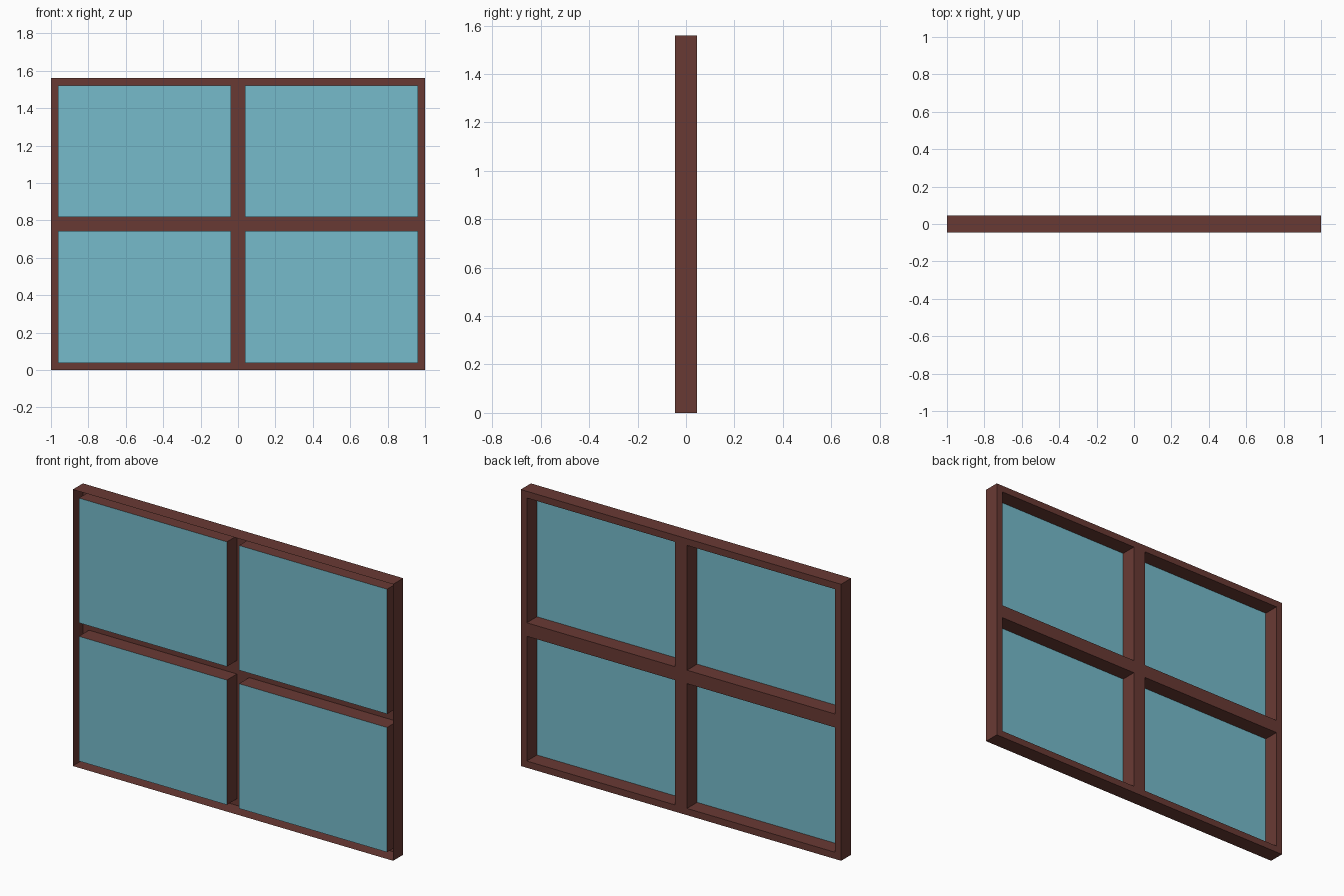
import bpy
import bmesh

if "Cube" in bpy.data.objects:
    bpy.data.objects.remove(bpy.data.objects["Cube"])

HALF_DEPTH = 0.045
# Column and row lines: border, pane, crossbar, pane, border
XS = [-1.0, -0.962, -0.038, 0.038, 0.962, 1.0]
ZS = [0.0, 0.038, 0.742, 0.818, 1.522, 1.56]
PANES = (1, 3)


def material(name, rgb):
    m = bpy.data.materials.new(name)
    m.diffuse_color = (*rgb, 1.0)
    m.use_nodes = True
    m.node_tree.nodes["Principled BSDF"].inputs["Base Color"].default_value = m.diffuse_color
    return m


def finish(bm, name, mat):
    mesh = bpy.data.meshes.new(name)
    bm.to_mesh(mesh)
    bm.free()
    mesh.materials.append(mat)
    obj = bpy.data.objects.new(name, mesh)
    bpy.context.collection.objects.link(obj)
    return obj


wood = material("brown_wood", (0.141, 0.042, 0.034))
blue = material("blue_glass", (0.181, 0.497, 0.597))

# Frame: a back sheet with four openings, its rims pulled forward
# into walls; the front of the channel stays open
bm = bmesh.new()
verts = [[bm.verts.new((x, HALF_DEPTH, z)) for z in ZS] for x in XS]
for i in range(5):
    for j in range(5):
        if not (i in PANES and j in PANES):
            bm.faces.new((verts[i][j], verts[i][j + 1],
                          verts[i + 1][j + 1], verts[i + 1][j]))
rims = [e for e in bm.edges if e.is_boundary]
walls = bmesh.ops.extrude_edge_only(bm, edges=rims)["geom"]
bmesh.ops.translate(bm, vec=(0, -2 * HALF_DEPTH, 0),
                    verts=[g for g in walls if isinstance(g, bmesh.types.BMVert)])
bmesh.ops.recalc_face_normals(bm, faces=bm.faces)
finish(bm, "window_frame", wood)

# Glass: one flat sheet per opening, flush with the front edge
for row, j in zip(("lower", "upper"), PANES):
    for side, i in zip(("left", "right"), PANES):
        bm = bmesh.new()
        corners = [(XS[i], ZS[j]), (XS[i + 1], ZS[j]),
                   (XS[i + 1], ZS[j + 1]), (XS[i], ZS[j + 1])]
        bm.faces.new([bm.verts.new((x, -HALF_DEPTH, z)) for x, z in corners])
        finish(bm, f"{row}_{side}_pane", blue)
